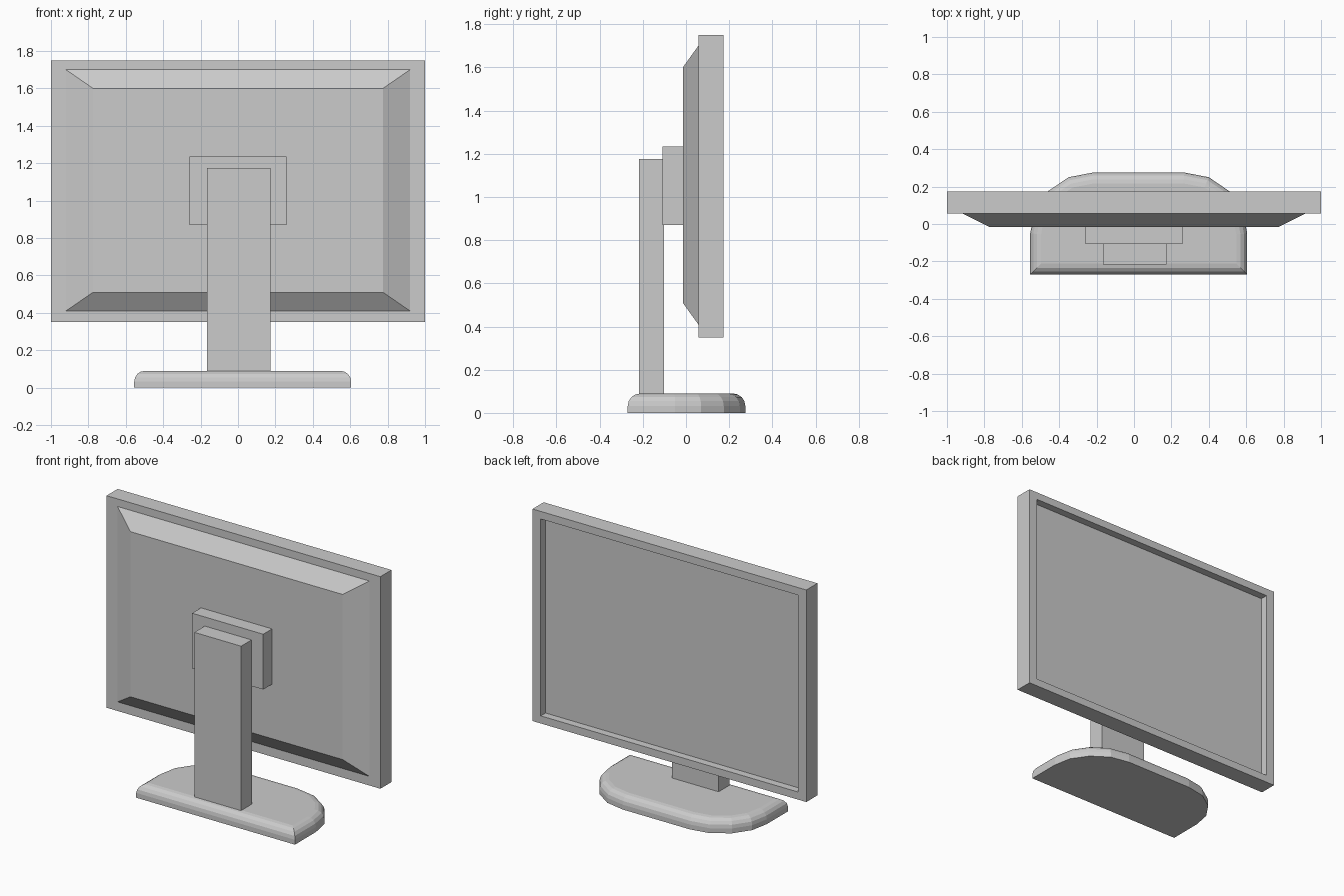
import bpy, bmesh
from mathutils import Vector

cube = bpy.data.objects.get("Cube")
if cube:
    bpy.data.objects.remove(cube, do_unlink=True)

# Single plastic colour
grey = bpy.data.materials.new("matte_grey")
grey.use_nodes = True
colour = (0.6, 0.6, 0.6, 1)
grey.diffuse_color = colour
grey.node_tree.nodes["Principled BSDF"].inputs["Base Color"].default_value = colour


def finish(name, bm):
    bmesh.ops.recalc_face_normals(bm, faces=bm.faces)
    mesh = bpy.data.meshes.new(name)
    bm.to_mesh(mesh)
    bm.free()
    mesh.materials.append(grey)
    obj = bpy.data.objects.new(name, mesh)
    bpy.context.collection.objects.link(obj)
    return obj


def loft(name, rings):
    """Bridge successive closed rings of points and cap both ends."""
    bm = bmesh.new()
    loops = [[bm.verts.new(p) for p in ring] for ring in rings]
    for a, b in zip(loops, loops[1:]):
        for i in range(len(a)):
            j = (i + 1) % len(a)
            bm.faces.new((a[i], a[j], b[j], b[i]))
    bm.faces.new(loops[0])
    bm.faces.new(loops[-1])
    return finish(name, bm)


def box(name, low, high):
    bm = bmesh.new()
    bmesh.ops.create_cube(bm, size=1)
    low, high = Vector(low), Vector(high)
    bmesh.ops.scale(bm, vec=high - low, verts=bm.verts)
    bmesh.ops.translate(bm, vec=(low + high) / 2, verts=bm.verts)
    return finish(name, bm)


def rectangle(half, bottom, top, y):
    return [(-half, y, bottom), (half, y, bottom), (half, y, top), (-half, y, top)]


# Display: tapered housing, square frame and recessed screen
loft("display_panel", [rectangle(*r) for r in (
    (0.775, 0.51, 1.60, -0.015),
    (0.92, 0.41, 1.70, 0.057),
    (1.0, 0.35, 1.75, 0.057),
    (1.0, 0.35, 1.75, 0.173),
    (0.94, 0.40, 1.70, 0.173),
    (0.94, 0.40, 1.70, 0.123),
)])

# Mounting block and column
box("mount_block", (-0.26, -0.108, 0.87), (0.26, -0.015, 1.235))
box("stand_column", (-0.167, -0.217, 0.08), (0.175, -0.102, 1.175))

# Foot: straight on one side, curved on the other, with a rounded top rim
half = [(0.58, -0.27), (0.58, -0.05), (0.557, 0.07),
        (0.485, 0.175), (0.375, 0.25), (0.245, 0.275)]
outline = half + [(-x, y) for x, y in reversed(half)]
shift = 0.025
foot = loft("stand_foot", [[(x + shift, y, z) for x, y in outline] for z in (0, 0.09)])
bm = bmesh.new()
bm.from_mesh(foot.data)
rim = [e for e in bm.edges if all(v.co.z > 0.08 for v in e.verts)]
bmesh.ops.bevel(bm, geom=rim, offset=0.058, segments=4, profile=0.5, affect='EDGES')
bm.to_mesh(foot.data)
bm.free()
